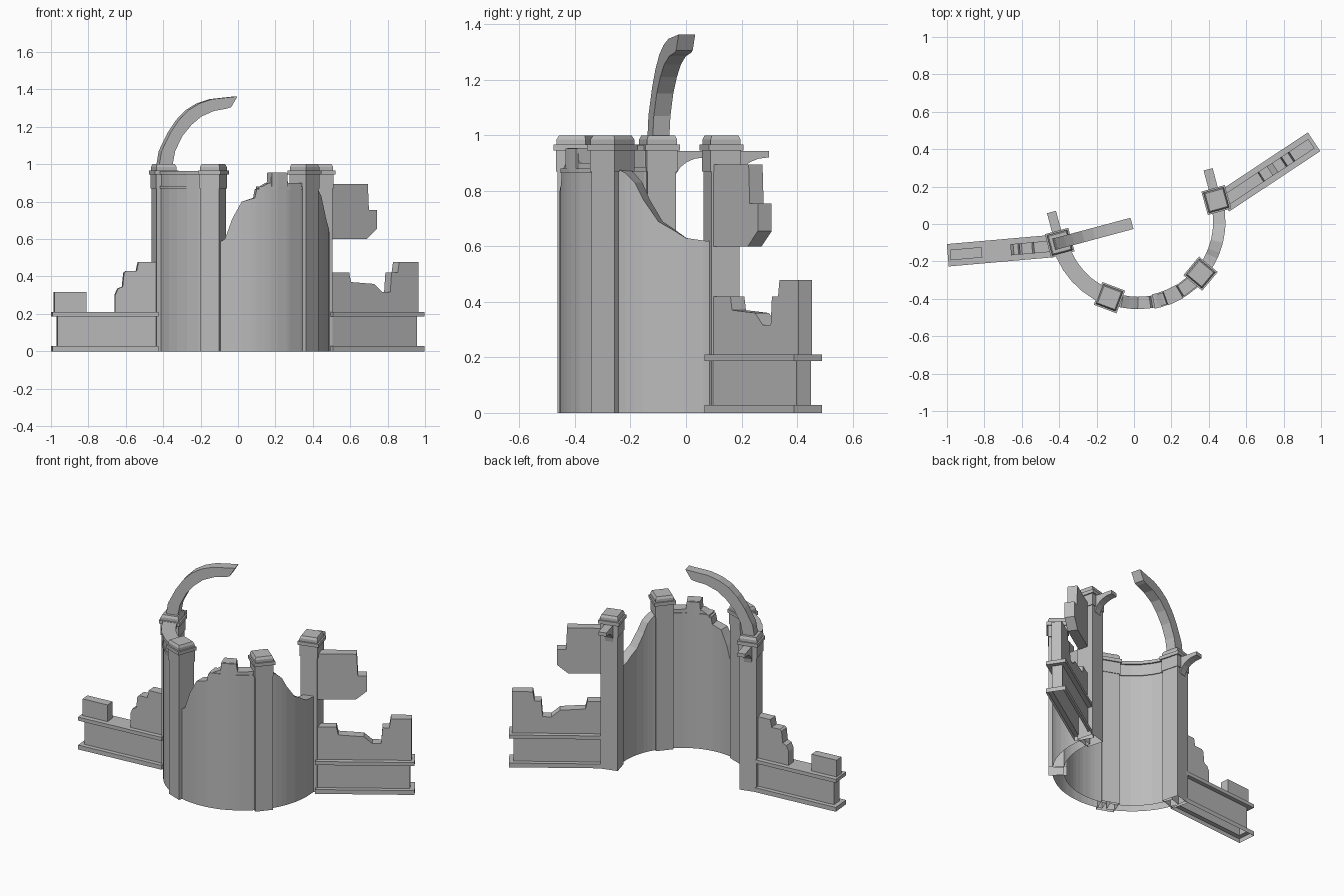
import bpy, bmesh
from math import sin, cos, acos, asin, degrees, radians

if "Cube" in bpy.data.objects:
    bpy.data.objects.remove(bpy.data.objects["Cube"], do_unlink=True)

stone = bpy.data.materials.new("grey stone")
stone.use_nodes = True
GREY = (0.5, 0.5, 0.5, 1)
stone.diffuse_color = GREY
stone.node_tree.nodes["Principled BSDF"].inputs["Base Color"].default_value = GREY

CX, CY, R = 0.022, 0.012, 0.434      # centre and mid radius of the round wall
HALF = 0.033                         # half thickness of the round wall


def finish(name, bm):
    """Drop faces lying on the ground, fix normals, make the object."""
    ground = [f for f in bm.faces if all(v.co.z < 0.001 for v in f.verts)]
    bmesh.ops.delete(bm, geom=ground, context='FACES')
    bmesh.ops.recalc_face_normals(bm, faces=bm.faces)
    me = bpy.data.meshes.new(name)
    bm.to_mesh(me)
    bm.free()
    me.materials.append(stone)
    ob = bpy.data.objects.new(name, me)
    bpy.context.collection.objects.link(ob)
    return ob


def place(origin, angle, s, t, z):
    c, d = cos(radians(angle)), sin(radians(angle))
    return (origin[0] + s * c - t * d, origin[1] + s * d + t * c, z)


def skin(bm, rings, closed_ends=True):
    """Bridge successive closed rings of vertices."""
    n = len(rings[0])
    for a, b in zip(rings, rings[1:]):
        for i in range(n):
            j = (i + 1) % n
            bm.faces.new((a[i], a[j], b[j], b[i]))
    if closed_ends:
        bm.faces.new(rings[0])
        bm.faces.new(rings[-1])


def plate(name, origin, angle, profile, half):
    """Outline in (distance, height) given a thickness."""
    bm = bmesh.new()
    rings = [[bm.verts.new(place(origin, angle, s, t, z)) for s, z in profile]
             for t in (-half, half)]
    skin(bm, rings)
    return finish(name, bm)


def stack(name, origin, angle, levels):
    """Rectangles (start, end, half width, height) joined upward."""
    bm = bmesh.new()
    rings = [[bm.verts.new(place(origin, angle, s, t, z))
              for s, t in ((s0, -h), (s1, -h), (s1, h), (s0, h))]
             for s0, s1, h, z in levels]
    skin(bm, rings)
    return finish(name, bm)


def ring_wall(name, top, half=HALF, z0=0.0):
    """Faceted curved wall whose top follows (angle, height) points."""
    pts = list(top)
    for a in range(195, 376, 9):
        for (a0, h0), (a1, h1) in zip(top, top[1:]):
            if a0 + 0.5 < a < a1 - 0.5:
                pts.append((a, h0 + (h1 - h0) * (a - a0) / (a1 - a0)))
    pts.sort()
    bm = bmesh.new()
    rings = []
    for a, h in pts:
        c, s = cos(radians(a)), sin(radians(a))
        rings.append([bm.verts.new((CX + r * c, CY + r * s, z))
                      for r, z in ((R - half, z0), (R + half, z0),
                                   (R + half, h), (R - half, h))])
    skin(bm, rings)
    return finish(name, bm)


def angle_at_x(x):
    return 360 - degrees(acos((x - CX) / (R + HALF)))


def angle_at_y(y):
    return 360 + degrees(asin((y - CY) / (R + HALF)))


# Pillars with neck, cap and top block
PILLARS = {"right_end": 195, "right_front": 249.3, "left_front": 320.3, "left_end": 375.5}
SECTION = ((.053, 0), (.053, .87), (.057, .87), (.057, .945), (.065, .945),
           (.065, .967), (.056, .967), (.056, .985), (.049, 1.0))
centres = {}
for side, a in PILLARS.items():
    p = (CX + R * cos(radians(a)), CY + R * sin(radians(a)))
    centres[side] = p
    stack(side + "_pillar", p, a, [(-h, h, h, z) for h, z in SECTION])

# Round wall: one whole bay and two broken bays
ring_wall("whole_bay", [(195, .95), (249, .95)])
ring_wall("whole_bay_cornice", [(195, .965), (249, .965)], .043, .945)
ring_wall("whole_bay_band", [(195, .885), (249, .885)], .039, .87)
BREAK = ((-.12, .57), (-.07, .60), (-.03, .71), (.02, .80), (.09, .82), (.10, .865),
         (.165, .90), (.175, .90), (.18, .955), (.26, .955), (.267, .90), (.35, .90))
ring_wall("broken_front_bay", [(angle_at_x(x), z) for x, z in BREAK])
ring_wall("front_bay_band", [(angle_at_x(.11), .88), (angle_at_x(.34), .88)], .039, .865)
ring_wall("front_bay_block", [(angle_at_x(.18), .953), (angle_at_x(.26), .953)], .04, .88)
SLOPE = ((-.25, .88), (-.22, .865), (-.185, .83), (-.155, .77), (-.10, .69),
         (-.04, .655), (0, .63), (.07, .62), (.11, .62))
ring_wall("broken_left_bay", [(angle_at_y(y), z) for y, z in SLOPE])

# Straight low walls: plinth, wall and coping in one open shell
WINGS = {"right": ((-.40, -.115), 185, .598, .57), "left": ((.45, .10), 33.5, .615, .588)}
for side, (o, a, end, inner) in WINGS.items():
    s = .03
    stack(side + "_low_wall", o, a,
          [(s, end, .06, 0), (s, end, .06, .028), (s, inner, .032, .028),
           (s, inner, .032, .187), (s, end, .06, .187), (s, end, .06, .21)])

# Ruined masonry on the low walls
o, a = WINGS["right"][:2]
plate("right_end_block", o, a,
      [(.415, .2), (.585, .2), (.585, .318), (.415, .318)], .028)
plate("right_stepped_ruin", o, a,
      [(.04, .2), (.26, .2), (.26, .30), (.245, .335), (.22, .345), (.212, .42),
       (.20, .43), (.145, .43), (.135, .478), (.04, .478)], .03)
o, a = WINGS["left"][:2]
plate("left_notched_ruin", o, a,
      [(.03, .2), (.597, .2), (.597, .478), (.474, .478), (.465, .42), (.425, .42),
       (.417, .317), (.365, .317), (.315, .36), (.165, .37), (.154, .42), (.03, .42)], .03)
plate("left_hanging_ruin", o, a,
      [(.03, .60), (.267, .60), (.333, .655), (.333, .755), (.28, .755),
       (.273, .895), (.03, .895)], .03)

# Rear brackets: thin slab over a curved brace
for side in ("right_end", "left_end"):
    o = centres[side]
    arc = [(.165 - .11 * cos(radians(t)), .835 + .085 * sin(radians(t)))
           for t in range(0, 91, 18)]
    plate(side + "_bracket", o, 105,
          [(.04, .835)] + arc + [(.17, .92), (.17, .943), (.04, .943)], .025)

# Broken vault rib springing from the right end pillar
outer = [(-.035, .98), (-.02, 1.07), (.03, 1.17), (.075, 1.235), (.13, 1.29),
         (.19, 1.325), (.26, 1.348), (.40, 1.363)]
inner = [(.365, 1.305), (.345, 1.298), (.27, 1.285), (.20, 1.255), (.145, 1.21),
         (.095, 1.15), (.055, 1.07), (.038, .98)]
plate("vault_rib", centres["right_end"], 15, outer + inner, .031)
